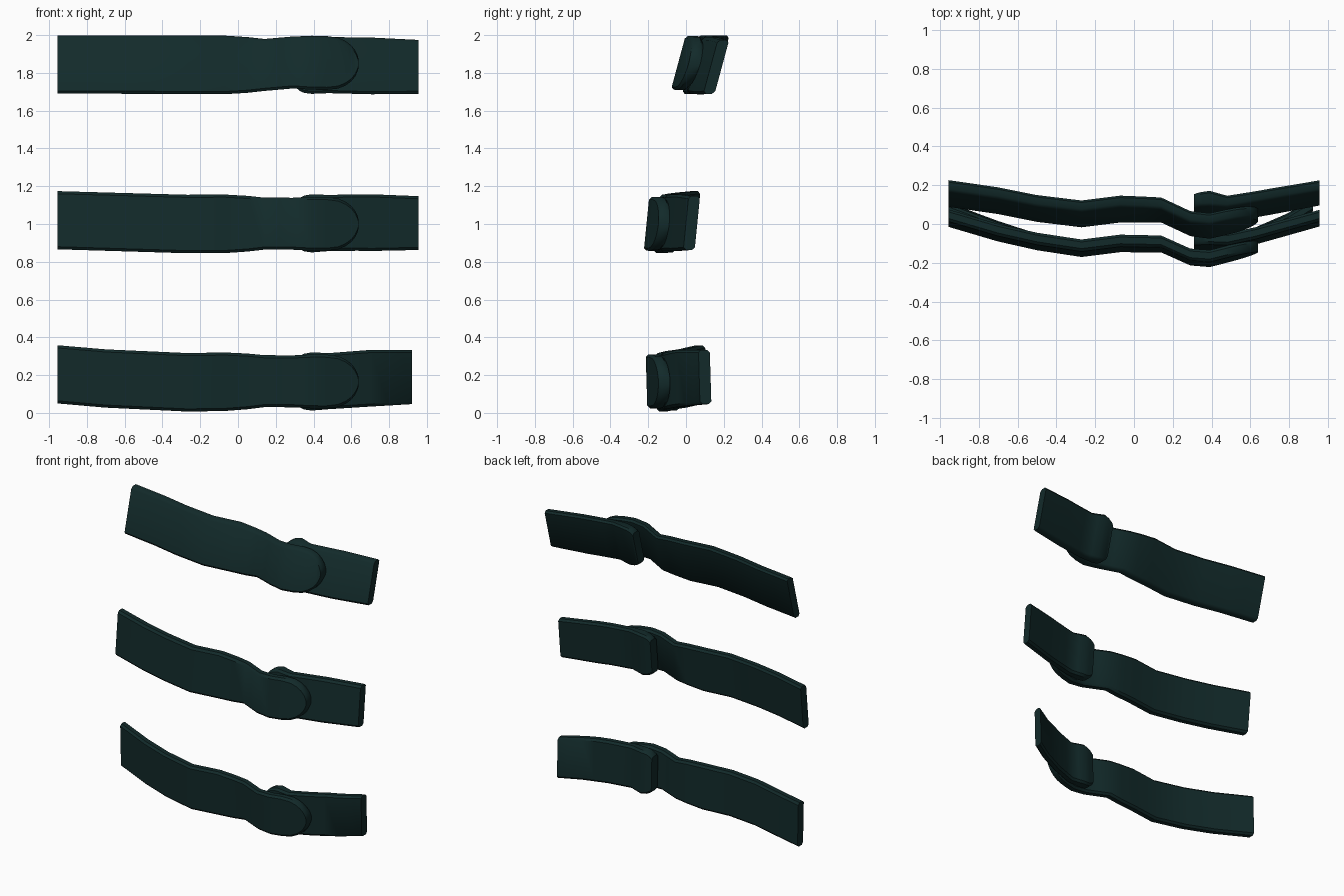
import bpy, bmesh, math

mat = bpy.data.materials.new("dark_teal")
mat.diffuse_color = (0.006, 0.023, 0.023, 1)


def interp(pts, x):
    """Linear value at x along (x, value) control points."""
    if x <= pts[0][0]:
        return pts[0][1]
    for (x0, v0), (x1, v1) in zip(pts, pts[1:]):
        if x <= x1:
            return v0 + (v1 - v0) * (x - x0) / (x1 - x0)
    return pts[-1][1]


def band(name, xs, path_y, path_z, height, thick, lean):
    """Sweep a chamfered rectangle along x."""
    bm = bmesh.new()
    rings = []
    for x in xs:
        y, z = interp(path_y, x), interp(path_z, x)
        h, t = interp(height, x) / 2, interp(thick, x) / 2
        c = 0.014
        prof = [(-t, -h + c), (-t + c, -h), (t - c, -h), (t, -h + c),
                (t, h - c), (t - c, h), (-t + c, h), (-t, h - c)]
        rings.append([bm.verts.new((x, y + dy + lean * dz, z + dz)) for dy, dz in prof])
    for a, b in zip(rings, rings[1:]):
        for i in range(8):
            j = (i + 1) % 8
            bm.faces.new((a[i], a[j], b[j], b[i]))
    bm.faces.new(rings[0])
    bm.faces.new(rings[-1])
    bmesh.ops.recalc_face_normals(bm, faces=bm.faces)
    me = bpy.data.meshes.new(name)
    bm.to_mesh(me)
    bm.free()
    me.materials.append(mat)
    ob = bpy.data.objects.new(name, me)
    bpy.context.collection.objects.link(ob)
    bpy.ops.object.select_all(action='DESELECT')
    ob.select_set(True)
    bpy.context.view_layer.objects.active = ob
    bpy.ops.object.shade_smooth_by_angle(angle=math.radians(40))


# Shared stations and widths: long strap with rounded tip, short strap with rolled end
long_xs = [-0.955, -0.83, -0.7, -0.5, -0.27, -0.07, 0.05, 0.14, 0.22, 0.29, 0.39,
           0.47, 0.53, 0.57, 0.6, 0.62, 0.632, 0.638]
long_h = [(-0.955, 0.308), (-0.07, 0.31), (0.05, 0.295), (0.14, 0.275), (0.29, 0.275),
          (0.39, 0.285), (0.47, 0.285), (0.53, 0.27), (0.57, 0.235), (0.6, 0.19),
          (0.62, 0.14), (0.632, 0.09), (0.638, 0.05)]
short_xs = [0.31, 0.325, 0.35, 0.39, 0.44, 0.48, 0.55, 0.63, 0.71, 0.79, 0.87, 0.955]
short_h = [(0.31, 0.24), (0.325, 0.27), (0.35, 0.295), (0.39, 0.308), (0.48, 0.297),
           (0.71, 0.30), (0.955, 0.285)]
long_t = [(-0.955, 0.062), (0.638, 0.062)]
short_t = [(0.31, 0.07), (0.39, 0.08), (0.48, 0.062), (0.955, 0.06)]

straps = {
    "upper": dict(
        lean=0.27, end=0.955,
        ly=[(-0.955, 0.157), (-0.7, 0.12), (-0.5, 0.08), (-0.27, 0.052), (-0.07, 0.077),
            (0.14, 0.072), (0.29, 0.002), (0.39, -0.01), (0.638, 0.045)],
        lz=[(-0.955, 1.845), (0, 1.842), (0.14, 1.842), (0.29, 1.855), (0.638, 1.85)],
        sy=[(0.31, 0.09), (0.39, 0.093), (0.48, 0.078), (0.63, 0.102), (0.955, 0.16)],
        sz=[(0.31, 1.84), (0.39, 1.843), (0.955, 1.832)]),
    "middle": dict(
        lean=0.1, end=0.955,
        ly=[(-0.955, 0.03), (-0.7, -0.045), (-0.5, -0.09), (-0.27, -0.125), (-0.07, -0.1),
            (0.14, -0.103), (0.29, -0.17), (0.39, -0.178), (0.638, -0.115)],
        lz=[(-0.955, 1.02), (-0.27, 1.0), (0.14, 1.002), (0.638, 1.0)],
        sy=[(0.31, -0.085), (0.39, -0.08), (0.48, -0.092), (0.63, -0.06), (0.955, 0.03)],
        sz=[(0.31, 1.002), (0.63, 1.008), (0.955, 1.005)]),
    "lower": dict(
        lean=-0.03, end=0.922,
        ly=[(-0.955, 0.075), (-0.7, -0.02), (-0.5, -0.085), (-0.27, -0.128), (-0.07, -0.105),
            (0.14, -0.105), (0.29, -0.17), (0.39, -0.178), (0.638, -0.115)],
        lz=[(-0.955, 0.204), (-0.7, 0.182), (-0.27, 0.162), (0.14, 0.168), (0.638, 0.165)],
        sy=[(0.31, -0.09), (0.39, -0.08), (0.48, -0.095), (0.63, -0.05), (0.79, 0.02),
            (0.922, 0.1)],
        sz=[(0.31, 0.165), (0.48, 0.168), (0.71, 0.184), (0.922, 0.19)]),
}

for label, s in straps.items():
    band(label + "_long_strap", long_xs, s["ly"], s["lz"], long_h, long_t, s["lean"])
    xs = [min(x, s["end"]) for x in short_xs]
    band(label + "_short_strap", xs, s["sy"], s["sz"], short_h, short_t, s["lean"])
